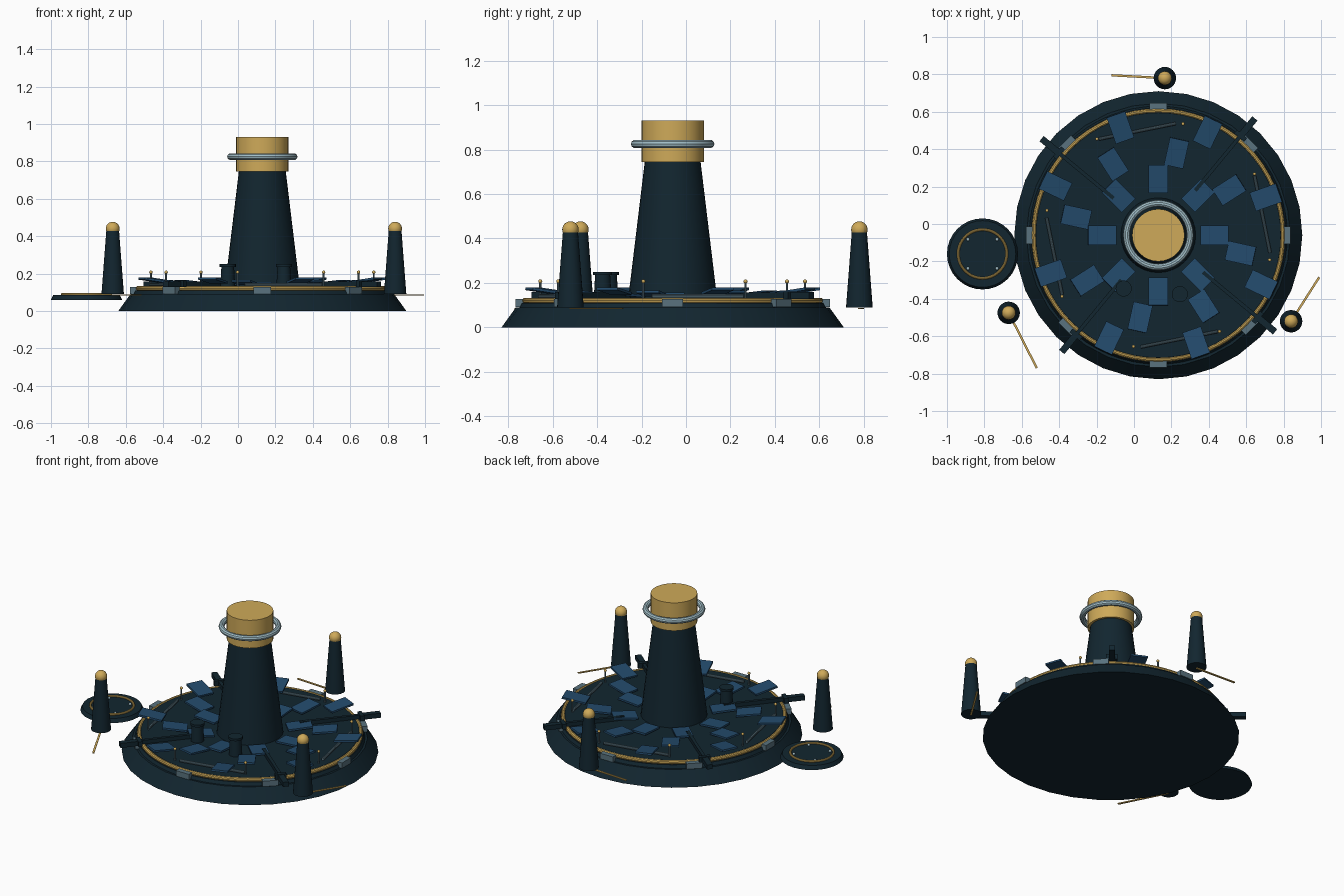
import bpy
import math
from mathutils import Vector

cube = bpy.data.objects.get("Cube")
if cube:
    bpy.data.objects.remove(cube, do_unlink=True)


def material(name, rgb):
    m = bpy.data.materials.new(name)
    m.use_nodes = True
    m.diffuse_color = (*rgb, 1)
    m.node_tree.nodes["Principled BSDF"].inputs["Base Color"].default_value = (*rgb, 1)
    return m


NAVY = material("dark navy", (0.006, 0.019, 0.029))
BLUE = material("panel blue", (0.017, 0.07, 0.15))
GOLD = material("gold", (0.62, 0.40, 0.10))
SILVER = material("pale steel", (0.36, 0.52, 0.58))
GREY = material("slate grey", (0.10, 0.17, 0.21))

CENTRE = Vector((0.13, -0.06, 0))


def finish(name, mat, smooth=True):
    ob = bpy.context.object
    ob.name = name
    ob.data.materials.append(mat)
    if smooth:
        bpy.ops.object.shade_smooth_by_angle(angle=math.radians(35))
    return ob


def cone(name, mat, at, r1, r2, z1, z2, sides=32):
    bpy.ops.mesh.primitive_cone_add(vertices=sides, radius1=r1, radius2=r2, depth=z2 - z1,
                                    location=(at[0], at[1], (z1 + z2) / 2))
    return finish(name, mat)


def ring(name, mat, at, z, major, minor):
    bpy.ops.mesh.primitive_torus_add(major_radius=major, minor_radius=minor, major_segments=64,
                                     minor_segments=10, location=(at[0], at[1], z))
    return finish(name, mat)


def ball(name, mat, at, z, r):
    bpy.ops.mesh.primitive_uv_sphere_add(segments=20, ring_count=12, radius=r,
                                         location=(at[0], at[1], z))
    return finish(name, mat)


def box(name, mat, at, z, size, turn, tilt=0):
    bpy.ops.mesh.primitive_cube_add(size=1, location=(at[0], at[1], z), rotation=(0, tilt, turn))
    bpy.context.object.scale = size
    return finish(name, mat, False)


def around(r, degrees, centre=CENTRE):
    a = math.radians(degrees)
    return centre + Vector((r * math.cos(a), r * math.sin(a), 0)), a


# Stepped round platform
cone("platform_base", NAVY, CENTRE, 0.77, 0.705, 0, 0.09)
cone("platform_step", NAVY, CENTRE, 0.69, 0.68, 0.09, 0.11, 64)
cone("platform_deck", NAVY, CENTRE, 0.665, 0.655, 0.11, 0.13, 64)
ring("platform_gold_trim", GOLD, CENTRE, 0.12, 0.665, 0.013)

# Central tower
cone("tower", NAVY, CENTRE, 0.20, 0.125, 0.13, 0.75)
cone("tower_cap", GOLD, CENTRE, 0.14, 0.14, 0.745, 0.93)
ring("tower_halo", SILVER, CENTRE, 0.825, 0.17, 0.018)

# Rings of panels, rim clamps and lamp posts
for i in range(8):
    step = 45 * i
    for label, r, offset, z, tilt in (("inner", 0.30, 0, 0.145, 4),
                                      ("middle", 0.45, 32.5, 0.153, 6),
                                      ("outer", 0.61, 19.4, 0.163, 8)):
        p, a = around(r, offset + step)
        box(f"{label}_panel_{i}", BLUE, p, z, (0.15, 0.105, 0.012), a, math.radians(-tilt))
    p, a = around(0.68, step)
    box(f"rim_clamp_{i}", GREY, p, 0.11, (0.055, 0.095, 0.036), a)
    p, a = around(0.61, 32.5 + step)
    cone(f"lamp_post_{i}", GREY, p, 0.005, 0.005, 0.13, 0.205, 8)
    ball(f"lamp_{i}", GOLD, p, 0.207, 0.009)

# Radial arms and deck pipes
for i in range(4):
    p, a = around(0.54, 50.4 + 90 * i)
    box(f"arm_{i}", NAVY, p, 0.145, (0.46, 0.02, 0.025), a)
    p, a = around(0.745, 50.4 + 90 * i)
    box(f"arm_end_{i}", NAVY, p, 0.143, (0.13, 0.036, 0.03), a)
    p, a = around(0.69, 50.4 + 90 * i)
    box(f"arm_collar_{i}", NAVY, p, 0.145, (0.025, 0.07, 0.034), a)
    p, a = around(0.567, 101.4 + 90 * i)
    bpy.ops.mesh.primitive_cylinder_add(vertices=10, radius=0.009, depth=0.42,
                                        location=(p.x, p.y, 0.14),
                                        rotation=(math.pi / 2, 0, a))
    finish(f"deck_pipe_{i}", GREY)

# Deck vents
for name, at in (("right_vent", (-0.055, -0.345)), ("left_vent", (0.245, -0.375))):
    cone(name, NAVY, at, 0.04, 0.034, 0.13, 0.235, 20)
    cone(name + "_lip", NAVY, at, 0.043, 0.043, 0.235, 0.25, 20)

# Outlying pylons with their ground strips
for name, at, end in (("back", (0.165, 0.78), (-0.12, 0.795)),
                      ("right", (-0.67, -0.475), (-0.52, -0.77)),
                      ("left", (0.84, -0.52), (0.99, -0.285))):
    cone(name + "_pylon", NAVY, at, 0.06, 0.034, 0.09, 0.43, 24)
    ball(name + "_pylon_globe", GOLD, at, 0.44, 0.037)
    a, b = Vector(at), Vector(end)
    d = b - a
    box(name + "_strip", GOLD, (a + b) / 2, 0.085, (d.length, 0.012, 0.006),
        math.atan2(d.y, d.x))

# Small landing pad
PAD = Vector((-0.81, -0.16, 0))
cone("pad", NAVY, PAD, 0.19, 0.178, 0.06, 0.085)
ring("pad_gold_trim", GOLD, PAD, 0.09, 0.13, 0.007)
for i in range(4):
    p, a = around(0.11, 45 + 90 * i, PAD)
    ball(f"pad_light_{i}", SILVER, p, 0.088, 0.009)
